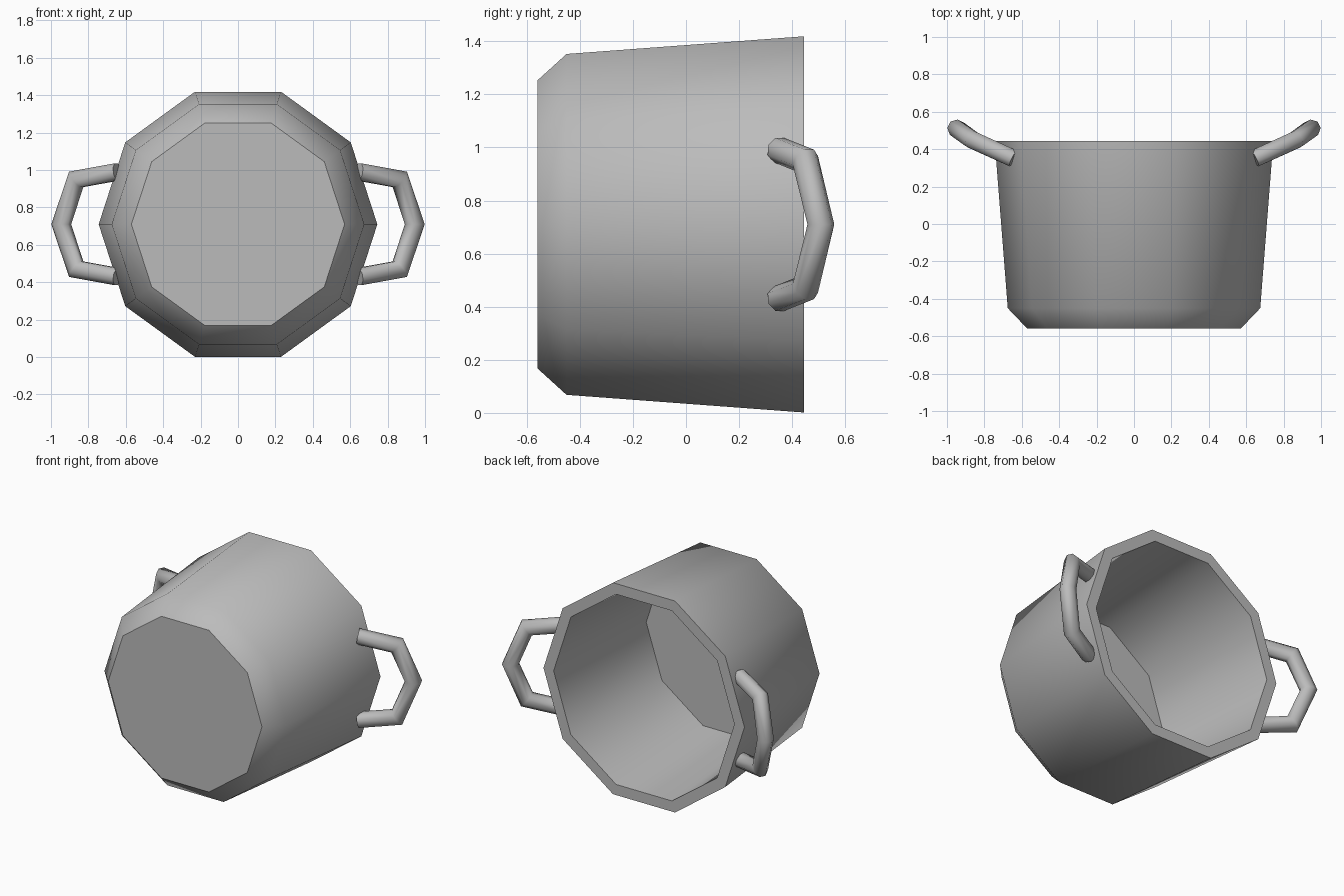
import bpy, bmesh, math
from mathutils import Vector

if "Cube" in bpy.data.objects:
    bpy.data.objects.remove(bpy.data.objects["Cube"], do_unlink=True)

SIDES = 10
CENTRE_Z = 0.71

metal = bpy.data.materials.new("grey_metal")
metal.use_nodes = True
GREY = (0.5, 0.5, 0.5, 1)
metal.diffuse_color = GREY
metal.node_tree.nodes["Principled BSDF"].inputs["Base Color"].default_value = GREY


def finish(bm, name, smooth_angle):
    bmesh.ops.recalc_face_normals(bm, faces=bm.faces)
    mesh = bpy.data.meshes.new(name)
    bm.to_mesh(mesh)
    bm.free()
    mesh.materials.append(metal)
    obj = bpy.data.objects.new(name, mesh)
    bpy.context.collection.objects.link(obj)
    bpy.ops.object.select_all(action="DESELECT")
    obj.select_set(True)
    bpy.context.view_layer.objects.active = obj
    bpy.ops.object.shade_smooth_by_angle(angle=math.radians(smooth_angle))
    return obj


def skin(bm, rings):
    """Bridge consecutive vertex rings and cap both ends."""
    for a, b in zip(rings, rings[1:]):
        n = len(a)
        for i in range(n):
            j = (i + 1) % n
            bm.faces.new((a[i], a[j], b[j], b[i]))
    bm.faces.new(rings[0])
    bm.faces.new(rings[-1])


# Pot: ten-sided profile of (radius, y), from outer base over the rim to inner floor
profile = [(0.57, -0.56), (0.675, -0.45), (0.745, 0.445), (0.67, 0.445), (0.61, -0.45)]
bm = bmesh.new()
rings = []
for r, y in profile:
    angles = [math.tau * i / SIDES for i in range(SIDES)]
    rings.append([bm.verts.new((r * math.cos(a), y, CENTRE_Z + r * math.sin(a))) for a in angles])
skin(bm, rings)
finish(bm, "pot_body", 43)


# Handles: mitred octagonal tube along a bent path, mirrored to both sides
half = [Vector((0.645, 0.35, 0.28)), Vector((0.865, 0.45, 0.24)), Vector((0.945, 0.508, 0))]
path = half + [Vector((p.x, p.y, -p.z)) for p in reversed(half[:2])]
across = Vector((-0.46, 0.89, 0)).normalized()
TUBE = 0.05


def handle(name, side):
    bm = bmesh.new()
    rings = []
    for i, p in enumerate(path):
        before = (p - path[i - 1]).normalized() if i else None
        after = (path[i + 1] - p).normalized() if i < len(path) - 1 else None
        before, after = before or after, after or before
        tangent = (before + after).normalized()
        out = tangent.cross(across).normalized() / max(tangent.dot(after), 0.5)
        ring = []
        for k in range(8):
            a = math.tau * (k + 0.5) / 8
            v = p + TUBE * (across * math.cos(a) + out * math.sin(a))
            ring.append(bm.verts.new((side * v.x, v.y, CENTRE_Z + v.z)))
        rings.append(ring)
    skin(bm, rings)
    finish(bm, name, 70)


handle("left_handle", 1)
handle("right_handle", -1)
